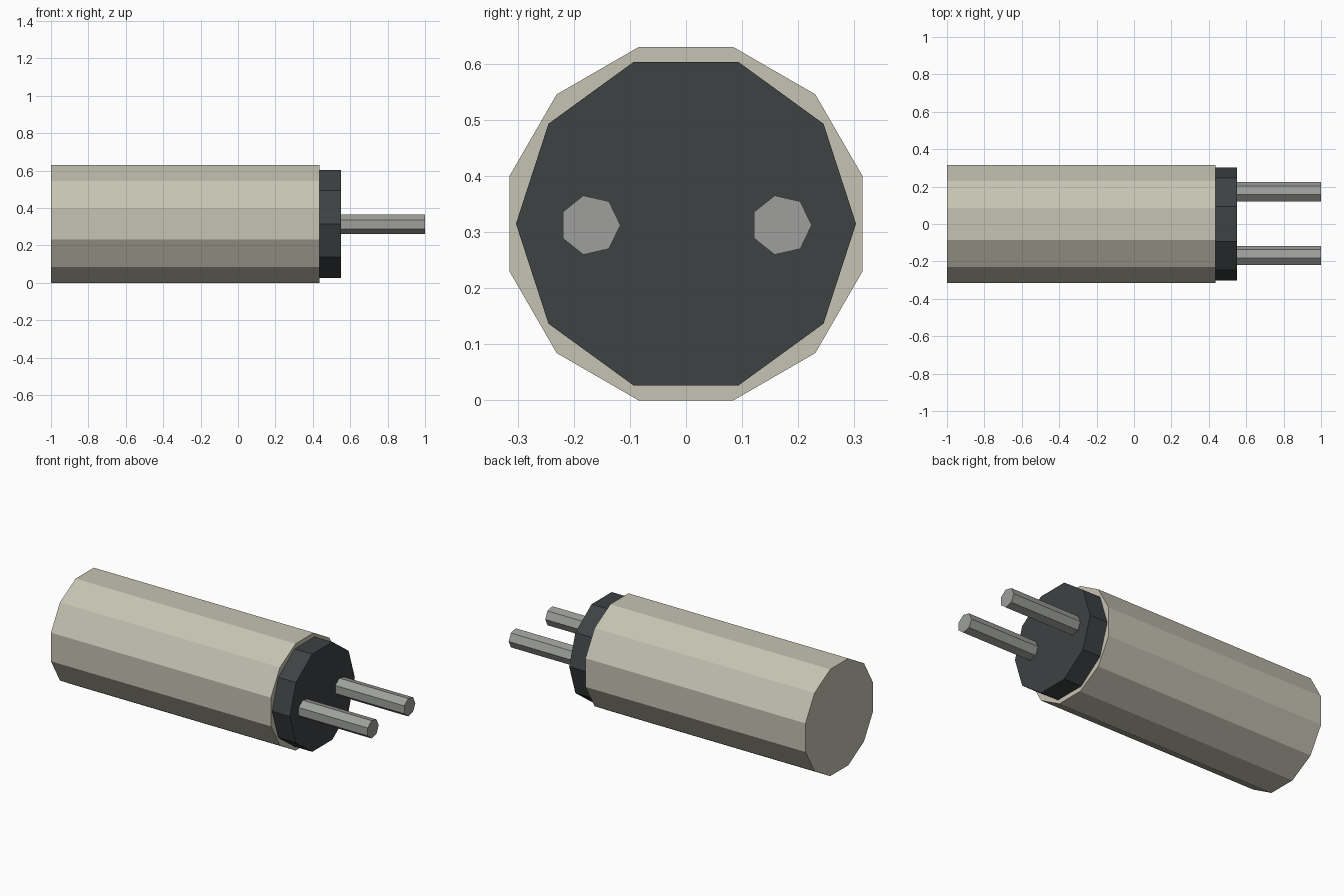
import bpy
import math
from mathutils import Matrix

# Remove the default cube
cube = bpy.data.objects.get("Cube")
if cube:
    bpy.data.objects.remove(cube, do_unlink=True)


def material(name, rgb):
    mat = bpy.data.materials.new(name)
    mat.use_nodes = True
    mat.diffuse_color = (*rgb, 1)
    bsdf = next(n for n in mat.node_tree.nodes if n.type == "BSDF_PRINCIPLED")
    bsdf.inputs["Base Color"].default_value = (*rgb, 1)
    return mat


def prism(name, sides, radius, x0, x1, y, z, turn, mat):
    """Flat-sided cylinder along x; turn is the angle of its first corner from +y."""
    mesh = bpy.data.meshes.new(name)
    verts = []
    for x in (x0, x1):
        for i in range(sides):
            a = math.radians(turn) + math.tau * i / sides
            verts.append((x, y + radius * math.cos(a), z + radius * math.sin(a)))
    faces = [(i, (i + 1) % sides, (i + 1) % sides + sides, i + sides)[::-1]
             for i in range(sides)]
    faces.append(tuple(range(sides))[::-1])
    faces.append(tuple(range(sides, 2 * sides)))
    # Side quads are wound to face outward
    faces[:sides] = [f[::-1] for f in faces[:sides]]
    faces[:sides] = [(f[0], f[1], f[2], f[3]) for f in faces[:sides]]
    mesh.from_pydata(verts, [], faces)
    mesh.update()
    mesh.materials.append(mat)
    obj = bpy.data.objects.new(name, mesh)
    bpy.context.scene.collection.objects.link(obj)
    return obj


cream = material("cream_casing", (0.565, 0.546, 0.451))
charcoal = material("charcoal_cap", (0.047, 0.054, 0.056))
steel = material("grey_metal", (0.342, 0.352, 0.332))

# Twelve-sided casing with a flat side down
prism("casing", 12, 0.326, -1, 0.435, 0, 0.315, 15, cream)

# Ten-sided end cap
prism("end_cap", 10, 0.303, 0.43, 0.55, 0, 0.315, 0, charcoal)

# Pair of seven-sided terminal pins
for side, y in (("right", -0.171), ("left", 0.17)):
    prism("pin_" + side, 7, 0.054, 0.54, 1, y, 0.3125, 0, steel)
